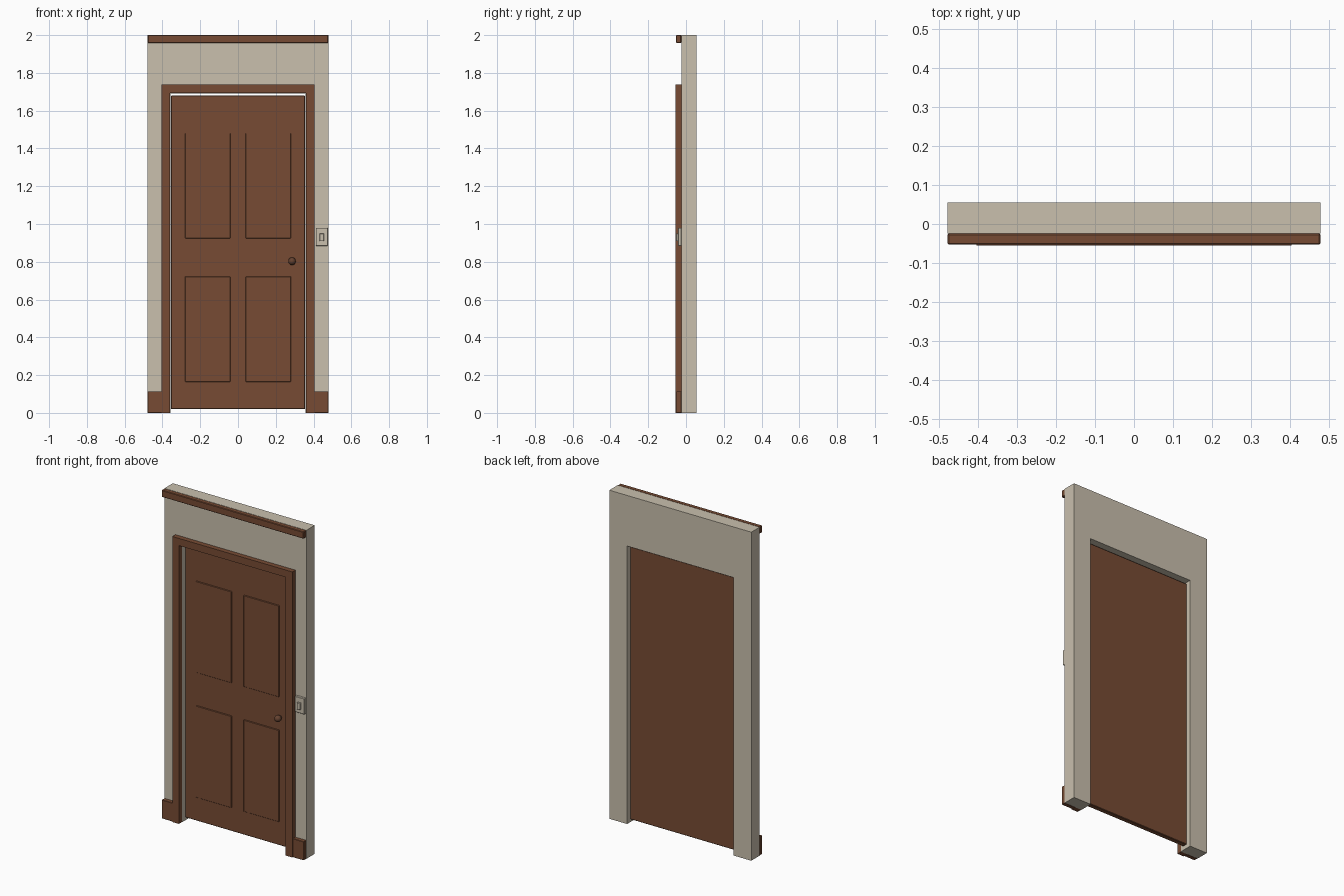
import bpy, bmesh, math
from mathutils import Matrix

if "Cube" in bpy.data.objects:
    bpy.data.objects.remove(bpy.data.objects["Cube"])


def material(name, rgb):
    m = bpy.data.materials.new(name)
    m.diffuse_color = (*rgb, 1)
    m.use_nodes = True
    m.node_tree.nodes["Principled BSDF"].inputs["Base Color"].default_value = m.diffuse_color
    return m


PLASTER = material("plaster", (0.585, 0.525, 0.42))
WOOD = material("brown wood", (0.185, 0.071, 0.034))
KNOB = material("dark knob", (0.13, 0.055, 0.03))


def finish(name, bm, mat):
    bmesh.ops.recalc_face_normals(bm, faces=bm.faces)
    me = bpy.data.meshes.new(name)
    bm.to_mesh(me)
    bm.free()
    me.materials.append(mat)
    ob = bpy.data.objects.new(name, me)
    bpy.context.collection.objects.link(ob)
    return ob


def extrude_xz(name, pts, y0, y1, mat):
    """Extrude an outline drawn in the front view from y0 to y1."""
    bm = bmesh.new()
    face = bm.faces.new([bm.verts.new((x, y0, z)) for x, z in pts])
    ext = bmesh.ops.extrude_face_region(bm, geom=[face])["geom"]
    verts = [v for v in ext if isinstance(v, bmesh.types.BMVert)]
    bmesh.ops.translate(bm, verts=verts, vec=(0, y1 - y0, 0))
    return finish(name, bm, mat)


def box(name, x0, x1, y0, y1, z0, z1, mat, bevel=0):
    ob = extrude_xz(name, [(x0, z0), (x1, z0), (x1, z1), (x0, z1)], y0, y1, mat)
    if bevel:
        mod = ob.modifiers.new("bevel", "BEVEL")
        mod.width = bevel
        mod.segments = 1
    return ob


def arch(name, outer, top, inner, head, y0, y1, mat):
    """Upside-down U around a doorway."""
    pts = [(-outer, 0), (-inner, 0), (-inner, head), (inner, head),
           (inner, 0), (outer, 0), (outer, top), (-outer, top)]
    return extrude_xz(name, pts, y0, y1, mat)


# Wall with doorway, and the casing that lines it
arch("wall", 0.478, 2.0, 0.358, 1.692, -0.025, 0.055, PLASTER)
arch("door_casing", 0.404, 1.738, 0.36, 1.694, -0.055, 0.0545, WOOD)

# Crown rail and skirting boards
box("crown_rail", -0.478, 0.478, -0.053, -0.025, 1.958, 2.0, WOOD, 0.003)
for side, x0, x1 in (("left", -0.478, -0.404), ("right", 0.404, 0.478)):
    box("skirting_" + side, x0, x1, -0.051, -0.025, 0, 0.114, WOOD, 0.002)

# Door leaf with four raised panels
box("door_leaf", -0.355, 0.355, 0.0, 0.03, 0.02, 1.68, WOOD, 0.003)
for row, z0, z1 in (("lower", 0.164, 0.722), ("upper", 0.924, 1.48)):
    for side, x0, x1 in (("left", -0.28, -0.041), ("right", 0.041, 0.28)):
        box(f"door_panel_{row}_{side}", x0, x1, -0.006, 0.004, z0, z1, WOOD, 0.002)

# Door knob and stem
bm = bmesh.new()
turn = Matrix.Rotation(math.pi / 2, 4, "X")
bmesh.ops.create_uvsphere(bm, u_segments=20, v_segments=12, radius=0.02,
                          matrix=Matrix.Translation((0.286, -0.025, 0.803)) @ turn)
bmesh.ops.create_cone(bm, cap_ends=True, segments=16, radius1=0.009, radius2=0.009,
                      depth=0.03, matrix=Matrix.Translation((0.286, -0.01, 0.803)) @ turn)
knob = finish("door_knob", bm, KNOB)
bpy.context.view_layer.objects.active = knob
knob.select_set(True)
bpy.ops.object.shade_smooth_by_angle(angle=math.radians(40))

# Light switch
box("switch_plate", 0.412, 0.476, -0.042, -0.025, 0.884, 0.98, PLASTER, 0.002)
box("switch_toggle", 0.432, 0.455, -0.053, -0.04, 0.909, 0.95, PLASTER, 0.002)
